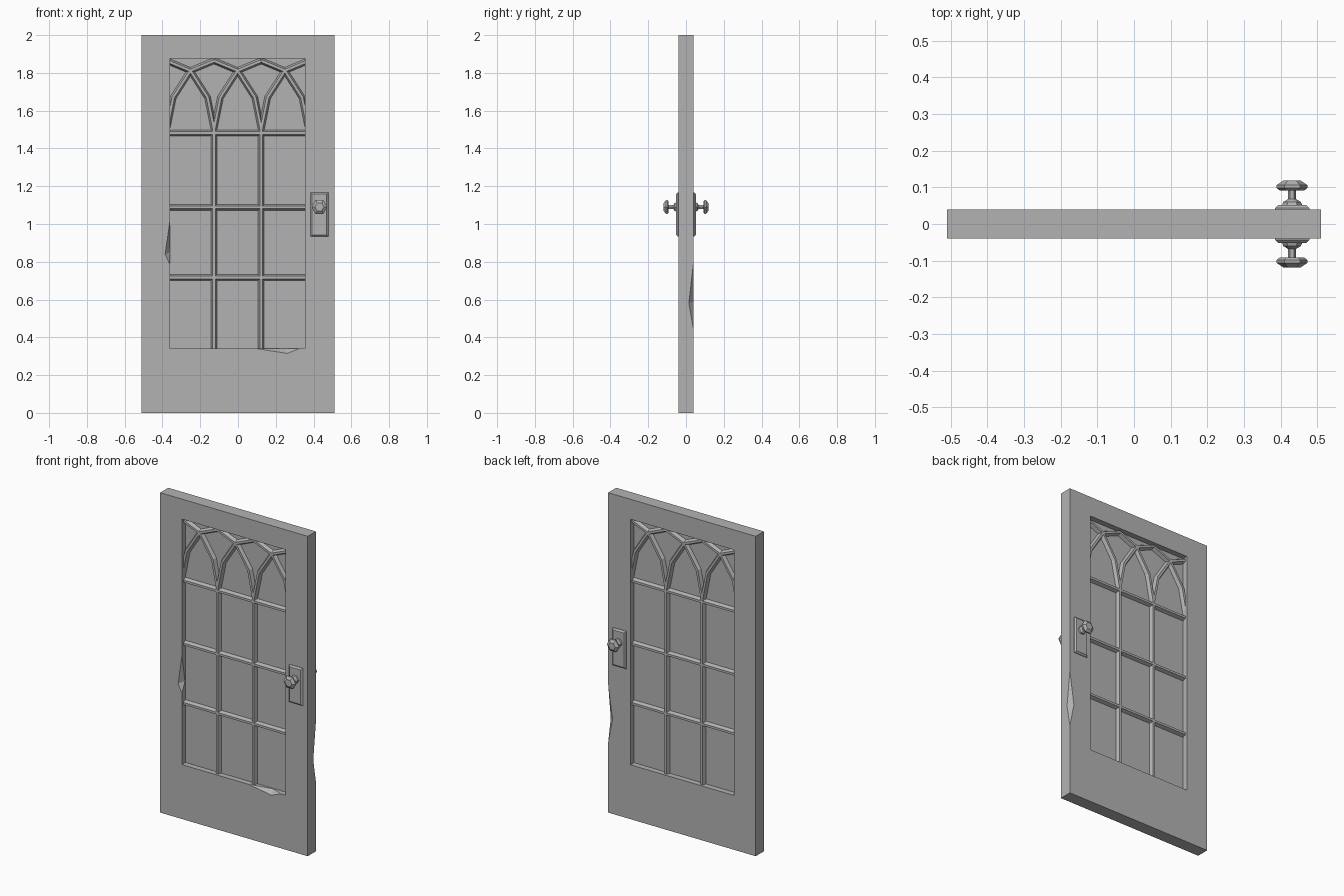
import bpy, bmesh, math
from mathutils import Vector

if "Cube" in bpy.data.objects:
    bpy.data.objects.remove(bpy.data.objects["Cube"])

grey = bpy.data.materials.new("plain grey")
grey.use_nodes = True
grey.diffuse_color = (0.45, 0.45, 0.45, 1)
bsdf = next(n for n in grey.node_tree.nodes if n.type == 'BSDF_PRINCIPLED')
bsdf.inputs["Base Color"].default_value = grey.diffuse_color
bsdf.inputs["Roughness"].default_value = 0.7


def finish(name, bm):
    bmesh.ops.recalc_face_normals(bm, faces=bm.faces)
    mesh = bpy.data.meshes.new(name)
    bm.to_mesh(mesh)
    bm.free()
    mesh.materials.append(grey)
    obj = bpy.data.objects.new(name, mesh)
    bpy.context.collection.objects.link(obj)
    return obj


def hull(name, points):
    """Convex solid around a few points."""
    bm = bmesh.new()
    for p in points:
        bm.verts.new(p)
    bmesh.ops.convex_hull(bm, input=bm.verts)
    bmesh.ops.dissolve_limit(bm, angle_limit=0.01, verts=bm.verts, edges=bm.edges)
    return finish(name, bm)


def box(name, xs, ys, zs):
    return hull(name, [(x, y, z) for x in xs for y in ys for z in zs])


def cut(target, cutter):
    mod = target.modifiers.new("cut", 'BOOLEAN')
    mod.operation = 'DIFFERENCE'
    mod.solver = 'EXACT'
    mod.object = cutter
    bpy.context.view_layer.objects.active = target
    bpy.ops.object.modifier_apply(modifier=mod.name)
    bpy.data.objects.remove(cutter)


def bar(name, path):
    """Six-sided glazing bar swept along an x-z path with mitred joints."""
    w, n, d = 0.018, 0.007, 0.026
    profile = [(w, 0), (n, d), (-n, d), (-w, 0), (-n, -d), (n, -d)]
    pts = [Vector(p) for p in path]
    bm = bmesh.new()
    rings = []
    for i, p in enumerate(pts):
        before = (p - pts[i - 1]).normalized() if i else None
        after = (pts[i + 1] - p).normalized() if i < len(pts) - 1 else before
        before = before or after
        t = (before + after).normalized()
        side = Vector((t.y, -t.x)) / t.dot(after)
        rings.append([bm.verts.new((p.x + side.x * a, b, p.y + side.y * a))
                      for a, b in profile])
    for r, s in zip(rings, rings[1:]):
        for k in range(6):
            j = (k + 1) % 6
            bm.faces.new((r[k], r[j], s[j], s[k]))
    bm.faces.new(rings[0])
    bm.faces.new(rings[-1])
    return finish(name, bm)


def lathe(name, centre, sign, profile, sides=6):
    """Solid turned about the y axis from (radius, distance) pairs."""
    bm = bmesh.new()
    rings = []
    for r, y in profile:
        angles = [math.tau * k / sides for k in range(sides)]
        rings.append([bm.verts.new((centre[0] + r * math.cos(a), sign * y,
                                    centre[1] + r * math.sin(a))) for a in angles])
    for r, s in zip(rings, rings[1:]):
        for k in range(sides):
            j = (k + 1) % sides
            bm.faces.new((r[k], r[j], s[j], s[k]))
    bm.faces.new(rings[0])
    bm.faces.new(rings[-1])
    return finish(name, bm)


# Door slab with window opening
X0, X1, Z0, Z1, T = -0.36, 0.355, 0.34, 1.875, 0.04
door = box("door_frame", (-0.51, 0.51), (-T, T), (0, 2))
cut(door, box("opening", (X0, X1), (-0.1, 0.1), (Z0, Z1)))

# Splintered chips: two ends of the edge, two depths, one point outside
chips = [
    [(X0, -T, 1.02), (X0, -T, 0.785), (-0.386, -T, 0.84),
     (X0, -0.01, 0.85), (-0.335, -0.065, 0.85)],
    [(0.1, -T, Z0), (0.325, -T, Z0), (0.26, -T, 0.315),
     (0.25, -0.01, Z0), (0.26, -0.065, 0.365)],
    [(0.51, T, 0.8), (0.51, T, 0.44), (0.51, 0.015, 0.58),
     (0.48, T, 0.59), (0.535, 0.065, 0.59)],
]
for points in chips:
    cut(door, hull("chip", points))

# Pane
box("window_pane", (X0 - 0.01, X1 + 0.01), (-0.005, 0.005), (Z0 - 0.01, Z1 + 0.01))

# Straight glazing bars
MID, STEP, SPRING = -0.002, 0.25, 1.5
for i, z in enumerate((0.717, 1.088, 1.482)):
    bar(f"cross_bar_{i + 1}", [(X0 - 0.01, z), (X1 + 0.01, z)])
for i, s in enumerate((-0.5, 0.5)):
    x = MID + s * STEP
    bar(f"upright_bar_{i + 1}", [(x, Z0 - 0.01), (x, SPRING + 0.01)])

# Intersecting arches springing both ways from each upright
arc = [(0, SPRING), (0.034, 1.67), (0.125, 1.812), (0.25, 1.864)]
for i in range(4):
    x = MID + (i - 1.5) * STEP
    for side, skip in ((1, 3), (-1, 0)):
        if i != skip:
            bar(f"arch_{i + 1}_{'left' if side > 0 else 'right'}",
                [(x + side * a, z) for a, z in arc])

# Handle plates and faceted knobs on both faces
KX, KZ = 0.431, 1.09
knob = [(0.028, 0.05), (0.024, 0.06), (0.011, 0.068), (0.011, 0.092),
        (0.034, 0.092), (0.042, 0.098), (0.042, 0.106), (0.024, 0.118)]
for label, sign in (("front", -1), ("back", 1)):
    plate = [(KX + sx * (0.047 - b), sign * y, 1.05 + sz * (0.117 - b))
             for b, y in ((0, 0.038), (0, 0.043), (0.009, 0.052))
             for sx in (-1, 1) for sz in (-1, 1)]
    hull(f"{label}_handle_plate", plate)
    lathe(f"{label}_knob", (KX, KZ), sign, knob)
